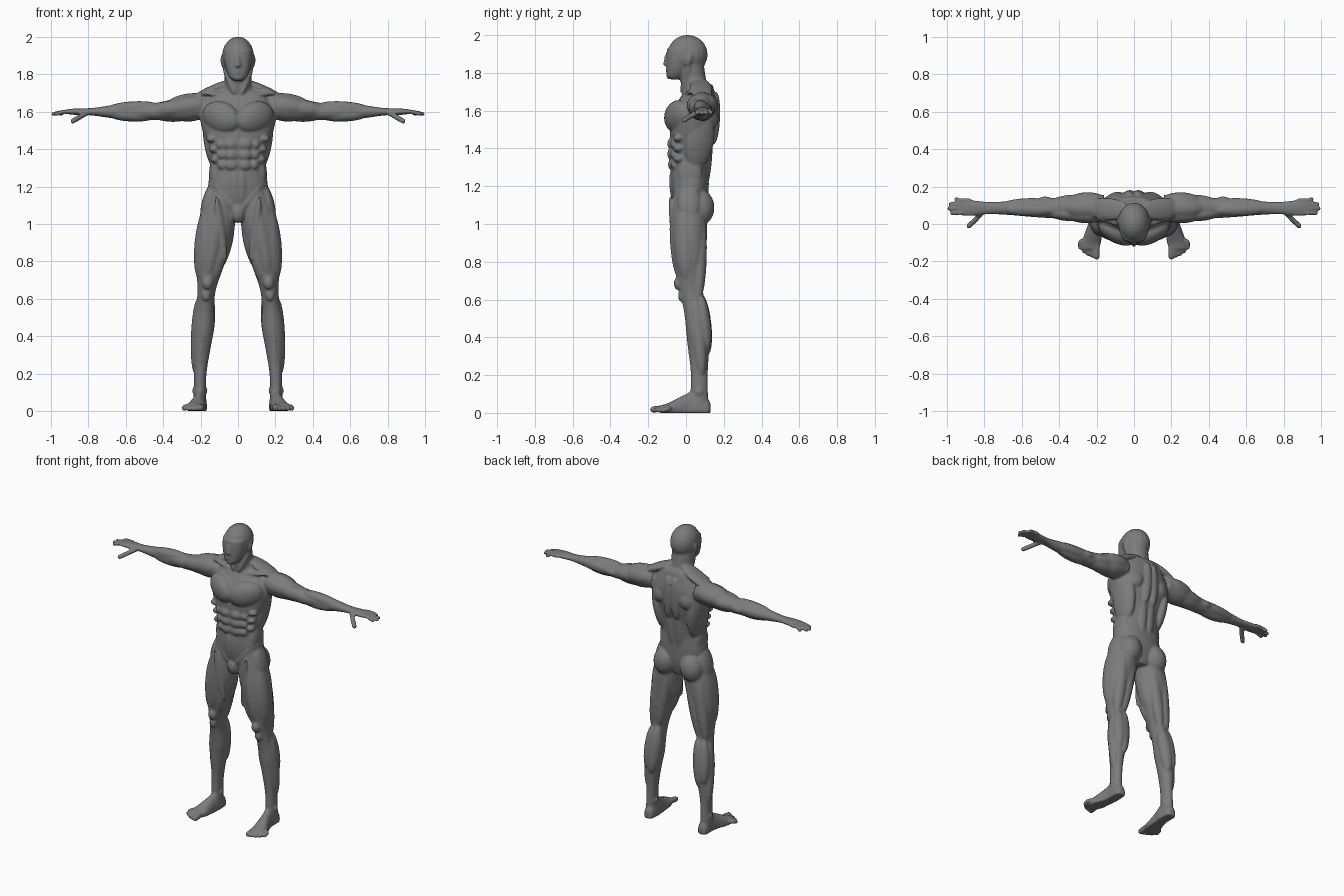
import bpy, bmesh
from math import sin, cos, tanh, hypot, pi, copysign
from mathutils import Vector, Matrix

cube = bpy.data.objects.get("Cube")
if cube:
    bpy.data.objects.remove(cube, do_unlink=True)

FRONT, BACK = Vector((0, -1, 0)), Vector((0, 1, 0))
OUTWARD, INWARD = Vector((1, 0, 0)), Vector((-1, 0, 0))
UP, DOWN = Vector((0, 0, 1)), Vector((0, 0, -1))
PAIR, CENTRE = (1, -1), (1,)
AXIS_ORDER = {"X": (0, 1, 2), "Y": (1, 0, 2), "Z": (2, 0, 1)}

# Unit ball that every rounded piece is shaped from
ball_bm = bmesh.new()
bmesh.ops.create_uvsphere(ball_bm, u_segments=18, v_segments=12, radius=1)
ball_bm.verts.index_update()
BALL_POINTS = [vertex.co.copy() for vertex in ball_bm.verts]
BALL_FACES = [[vertex.index for vertex in face.verts] for face in ball_bm.faces]
ball_bm.free()

all_points, all_faces = [], []


def add_piece(points, faces, sides):
    """Add a closed piece, mirrored to the other side for a pair."""
    for side in sides:
        offset = len(all_points)
        all_points.extend((point[0] * side, point[1], point[2]) for point in points)
        all_faces.extend([offset + index for index in face[::side]] for face in faces)


def smooth_path(rows, steps=5):
    """Catmull-Rom interpolation of the section rows."""
    rows = [Vector(row) for row in rows]
    rows = [rows[0]] + rows + [rows[-1]]
    result = []
    for a, b, c, d in zip(rows, rows[1:], rows[2:], rows[3:]):
        for step in range(steps):
            t = step / steps
            result.append(b + (c - a) * (t / 2) + (a * 2 - b * 5 + c * 4 - d) * (t * t / 2)
                          + (b * 3 - a - c * 3 + d) * (t * t * t / 2))
    return result + [rows[-1]]


def loft(axis, centre, rows, sides=PAIR, power=2, count=32):
    """Skin rows of place and two radii along a centre line; return a surface lookup."""
    along, first, second = AXIS_ORDER[axis]
    path = smooth_path(rows)

    def section_point(place, offset_first, offset_second):
        point = Vector()
        middle = centre(place)
        point[along] = place
        point[first] = middle[0] + offset_first
        point[second] = middle[1] + offset_second
        point.z = max(point.z, 0)
        return point

    def surface(place, facing):
        row = min(path, key=lambda candidate: abs(candidate[0] - place))
        reach = 1 / hypot(facing[first] / row[1], facing[second] / row[2])
        return section_point(place, facing[first] * reach, facing[second] * reach)

    points = []
    for place, radius_first, radius_second in path:
        for k in range(count):
            c, s = cos(2 * pi * k / count), sin(2 * pi * k / count)
            points.append(section_point(place, radius_first * copysign(abs(c) ** (2 / power), c),
                                        radius_second * copysign(abs(s) ** (2 / power), s)))
    last = len(points) - count
    faces = [list(range(count))[::-1], list(range(last, last + count))]
    for low in range(0, last, count):
        for k in range(count):
            following = (k + 1) % count
            faces.append([low + k, low + following, low + count + following, low + count + k])
    add_piece(points, faces, sides)
    return surface


def ball(centre, size, sides=PAIR):
    centre, scale = Vector(centre), Matrix.Diagonal(size)
    add_piece([centre + scale @ point for point in BALL_POINTS], BALL_FACES, sides)


def spindle(start, end, width, thick, facing, middle=None, sides=PAIR):
    """Ellipsoid stretched from start to end, its thin direction turned to facing."""
    start, end = Vector(start), Vector(end)
    half = (end - start) / 2
    direction = half.normalized()
    normal = (facing - direction * facing.dot(direction)).normalized()
    centre = middle - normal * thick if middle else start + half
    basis = Matrix((normal.cross(direction) * width, normal * thick, half)).transposed()
    add_piece([centre + basis @ point for point in BALL_POINTS], BALL_FACES, sides)


def muscle(surface, start, end, facing, width, thick=None, toward=None, bulge=.008):
    """Spindle lying in a lofted surface and standing out of it by the bulge."""
    toward = toward or facing
    normal = (facing + toward).normalized()
    middle = surface((start + end) / 2, normal) + normal * bulge
    spindle(surface(start, facing), surface(end, toward), width, thick or width * .8,
            normal, middle)


def digit(joints, radius):
    """Finger or toe: a capsule between each two joints."""
    for a, b in zip(joints, joints[1:]):
        a, b = Vector(a), Vector(b)
        turn = (b - a).to_track_quat("Z", "Y")
        add_piece([(b if point.z > 0 else a) + turn @ point * radius for point in BALL_POINTS],
                  BALL_FACES, PAIR)


# Torso and neck
torso = loft("Z", lambda z: (0, .02 + (z - 1.25) ** 2 / 4),
             [(1.02, .05, .06), (1.1, .14, .09), (1.2, .16, .1), (1.3, .145, .1), (1.4, .155, .11),
              (1.5, .19, .12), (1.6, .2, .12), (1.7, .14, .08), (1.74, .09, .06)],
             sides=CENTRE, power=2.3)
neck = loft("Z", lambda z: (0, .32 - .16 * z),
            [(1.66, .09, .07), (1.75, .073, .068), (1.86, .073, .07)], sides=CENTRE)
# Chest, belly and flanks
muscle(torso, 1.53, 1.6, FRONT, toward=OUTWARD + FRONT * .2, width=.085, thick=.06, bulge=.04)
spindle((.015, -.015, 1.685), (.2, .03, 1.7), width=.012, thick=.012, facing=FRONT)
for height in (1.425, 1.37, 1.315):
    ball(torso(height, FRONT + OUTWARD * .35), size=(.036, .018, .028))
    ball(torso(height, FRONT + OUTWARD), size=(.026, .02, .024))
    ball(torso(height + .03, FRONT + OUTWARD * 2), size=(.03, .03, .02))
muscle(torso, 1.29, 1.06, FRONT + OUTWARD * .25, width=.035, thick=.03)
muscle(torso, 1.37, 1.17, OUTWARD, width=.065, thick=.03)
muscle(torso, 1.2, 1.06, OUTWARD + FRONT * .5, toward=FRONT + OUTWARD * .2, width=.02)
ball((0, -.045, 1.06), size=(.04, .038, .055), sides=CENTRE)
# Back
spindle((.02, .07, 1.77), (.26, .09, 1.66), width=.06, thick=.024, facing=UP)
muscle(torso, 1.7, 1.42, BACK + OUTWARD * .25, width=.034, bulge=.014)
muscle(torso, 1.62, 1.54, BACK + OUTWARD * .5, toward=BACK + OUTWARD * 2,
       width=.07, thick=.045, bulge=.014)
muscle(torso, 1.6, 1.28, OUTWARD + BACK * .3, width=.08, thick=.04, bulge=.025)
muscle(torso, 1.15, 1.5, BACK + OUTWARD * .35, width=.034, bulge=.015)

# Legs
leg = loft("Z", lambda z: (.205 - .09 * z * z, .043 - .027 * tanh((z - .57) * 9)),
           [(1.18, .08, .08), (1, .1, .095), (.85, .09, .09), (.75, .07, .075), (.66, .05, .065),
            (.58, .048, .06), (.45, .06, .065), (.35, .05, .055), (.2, .033, .045),
            (.05, .033, .048)])
# Buttock and hip
muscle(leg, 1.19, 1, BACK, width=.078, thick=.08, bulge=.045)
muscle(leg, 1.23, 1.03, OUTWARD, width=.06, thick=.03, bulge=.012)
# Thigh
muscle(leg, 1.12, .72, FRONT, width=.042)
muscle(leg, 1.1, .7, OUTWARD + FRONT * .5, width=.06)
muscle(leg, .9, .68, FRONT + INWARD, width=.038, bulge=.012)
muscle(leg, 1.03, .72, INWARD, width=.06)
muscle(leg, 1.15, .8, FRONT + OUTWARD * .5, toward=INWARD + FRONT * .5, width=.022)
muscle(leg, 1.05, .6, BACK + OUTWARD * .5, width=.038, bulge=.012)
muscle(leg, 1.05, .6, BACK + INWARD * .5, width=.036, bulge=.012)
# Knee and lower leg
ball(leg(.685, FRONT), size=(.028, .02, .034))
ball(leg(.62, FRONT), size=(.022, .012, .03))
muscle(leg, .6, .15, FRONT, width=.018, bulge=.005)
muscle(leg, .63, .31, BACK + INWARD * .6, width=.042, bulge=.013)
muscle(leg, .63, .34, BACK + OUTWARD * .5, width=.04, bulge=.01)
muscle(leg, .6, .2, OUTWARD, width=.035, bulge=.006)
for facing in (INWARD, OUTWARD):
    ball(leg(.11, facing), size=(.009, .018, .018))

# Feet and toes
loft("Y", lambda y: (.208 - .2 * min(y, .03), .02),
     [(.13, .018, .03), (.11, .033, .06), (.05, .036, .1), (0, .037, .08), (-.05, .045, .055),
      (-.1, .052, .03), (-.135, .045, .02)])
for toe in range(5):
    radius = .0125 if toe else .018
    base, tip = .2 + .019 * toe, .2 + .022 * toe
    reach = .172 - .003 * toe * toe
    digit([(base, -.09, .026), (tip, .025 - reach, .021), (tip, -reach, radius)], radius)

# Arms
arm = loft("X", lambda x: (.085, 1.6 + max(0, .45 - x) / 10),
           [(.16, .07, .06), (.25, .076, .072), (.32, .066, .062), (.4, .056, .05),
            (.48, .052, .045), (.56, .046, .047), (.68, .036, .034), (.78, .033, .02),
            (.86, .042, .018), (.92, .042, .012)])
# Shoulder and upper arm
muscle(arm, .16, .37, FRONT + UP * .4, width=.05)
muscle(arm, .16, .38, UP, width=.05)
muscle(arm, .16, .36, BACK + UP * .4, width=.05, bulge=.012)
muscle(arm, .27, .47, FRONT + UP * .3, width=.042, bulge=.01)
muscle(arm, .24, .46, DOWN + BACK * .5, width=.045)
muscle(arm, .26, .45, BACK, width=.034)
# Forearm
muscle(arm, .43, .7, UP + FRONT * .4, width=.034, bulge=.01)
muscle(arm, .45, .7, DOWN + FRONT * .3, width=.038)
muscle(arm, .46, .72, BACK, width=.032)
ball(arm(.475, BACK), size=(.03, .01, .018))
# Fingers and thumb
for finger in range(4):
    base, tip = .06 + .022 * finger, .058 + .025 * finger
    reach = .988 - .012 * (finger - 1.2) ** 2
    digit([(.88, base, 1.6), (.93, base, 1.6), (reach, tip, 1.588)], radius=.0115)
digit([(.81, .065, 1.592), (.845, .025, 1.572), (.882, -.01, 1.55)], radius=.0145)

# Head and jaw
ball((0, .008, 1.897), size=(.086, .107, .104), sides=CENTRE)
loft("Z", lambda z: (0, (z - 1.98) * .29),
     [(1.766, .027, .027), (1.785, .047, .044), (1.83, .065, .06), (1.88, .075, .075),
      (1.93, .078, .085)], sides=CENTRE, power=2.3)
muscle(neck, 1.85, 1.69, OUTWARD, toward=FRONT + OUTWARD * .2, width=.018)
# Brow, cheek, eye, ear
spindle((.004, -.096, 1.906), (.066, -.066, 1.902), width=.011, thick=.013, facing=FRONT)
spindle((.025, -.088, 1.86), (.072, -.04, 1.868), width=.016, thick=.014, facing=FRONT)
ball((.031, -.085, 1.885), size=(.014, .012, .008))
spindle((.083, .022, 1.905), (.078, .005, 1.835), width=.02, thick=.013, facing=OUTWARD)
# Nose, lips, chin
spindle((0, -.098, 1.91), (0, -.111, 1.836), width=.011, thick=.012, facing=FRONT, sides=CENTRE)
ball((0, -.112, 1.848), size=(.014, .01, .01), sides=CENTRE)
for height in (1.82, 1.808):
    ball((0, -.097, height), size=(.02, .01, .006), sides=CENTRE)
ball((0, -.09, 1.782), size=(.02, .014, .014), sides=CENTRE)

# Fuse the parts into one skin
parts = bpy.data.meshes.new("parts")
parts.from_pydata(all_points, [], all_faces)
body = bpy.data.objects.new("body", parts)
bpy.context.collection.objects.link(body)
remesh = body.modifiers.new("fuse", "REMESH")
remesh.mode = "VOXEL"
remesh.voxel_size = .007
soften = body.modifiers.new("soften", "SMOOTH")
soften.factor, soften.iterations = .5, 3
graph = bpy.context.evaluated_depsgraph_get()
skin = bpy.data.meshes.new_from_object(body.evaluated_get(graph))
body.modifiers.clear()
body.data = skin
bpy.data.meshes.remove(parts)
skin.shade_smooth()

# Colour
grey = bpy.data.materials.new("matte_grey")
grey.use_nodes = True
grey.diffuse_color = (.2, .2, .2, 1)
grey.node_tree.nodes["Principled BSDF"].inputs["Base Color"].default_value = grey.diffuse_color
skin.materials.clear()
skin.materials.append(grey)
